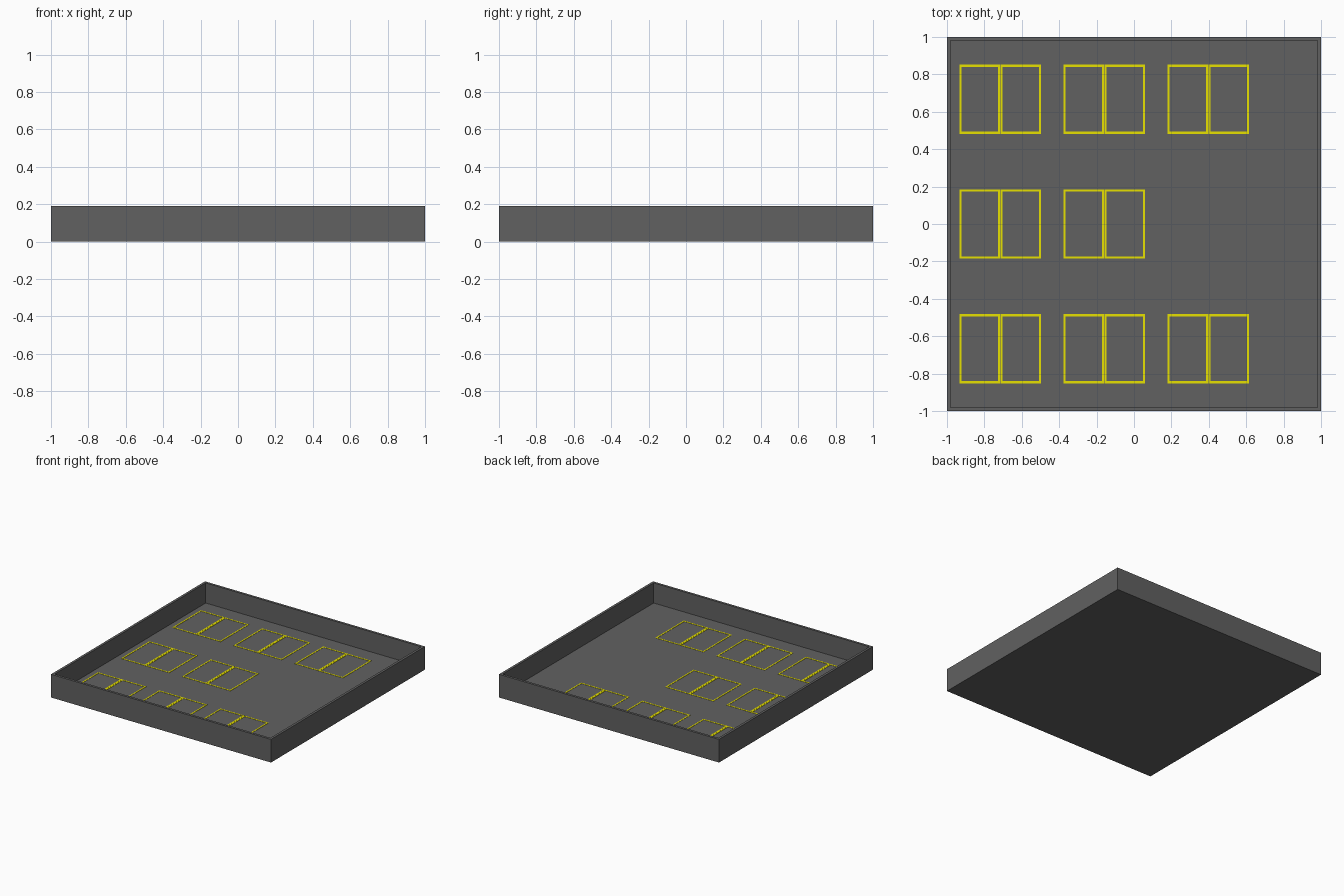
import bpy, bmesh

if "Cube" in bpy.data.objects:
    bpy.data.objects.remove(bpy.data.objects["Cube"])

H, WALL, FLOOR = 0.19, 0.02, 0.025


def material(name, color):
    m = bpy.data.materials.new(name)
    m.diffuse_color = (*color, 1)
    m.use_nodes = True
    m.node_tree.nodes["Principled BSDF"].inputs["Base Color"].default_value = m.diffuse_color
    return m


def add_object(name, bm, mat):
    bmesh.ops.recalc_face_normals(bm, faces=bm.faces)
    me = bpy.data.meshes.new(name)
    bm.to_mesh(me)
    bm.free()
    me.materials.append(mat)
    ob = bpy.data.objects.new(name, me)
    bpy.context.collection.objects.link(ob)
    return ob


def box(bm, x0, x1, y0, y1, z0, z1):
    vs = bmesh.ops.create_cube(bm, size=1)["verts"]
    for v in vs:
        v.co = (x1 if v.co.x > 0 else x0,
                y1 if v.co.y > 0 else y0,
                z1 if v.co.z > 0 else z0)


grey = material("asphalt_grey", (0.12, 0.12, 0.12))
yellow = material("line_yellow", (0.8, 0.75, 0.0))

# Lot: floor slab with a low parapet, inset and sunk from a box
bm = bmesh.new()
box(bm, -1, 1, -1, 1, 0, H)
bm.normal_update()
top = max(bm.faces, key=lambda f: f.calc_center_median().z)
bmesh.ops.inset_region(bm, faces=[top], thickness=WALL, use_even_offset=True)
inner = bmesh.ops.extrude_face_region(bm, geom=[top])
bmesh.ops.delete(bm, geom=[top], context='FACES_ONLY') if top.is_valid else None
for v in [g for g in inner["geom"] if isinstance(g, bmesh.types.BMVert)]:
    v.co.z = FLOOR
add_object("lot_tray", bm, grey)


# Painted bays: pairs of thin rectangular outlines sharing a double centre line
def outline(bm, x0, x1, y0, y1, t=0.011):
    z0, z1 = FLOOR - 0.002, FLOOR + 0.002
    box(bm, x0, x0 + t, y0, y1, z0, z1)
    box(bm, x1 - t, x1, y0, y1, z0, z1)
    box(bm, x0 + t, x1 - t, y0, y0 + t, z0, z1)
    box(bm, x0 + t, x1 - t, y1 - t, y1, z0, z1)


W, D, PITCH = 0.219, 0.369, 0.556
for row, (cy, count) in enumerate([(-0.667, 3), (0, 2), (0.667, 3)]):
    for col in range(count):
        cx = -0.715 + col * PITCH
        bm = bmesh.new()
        outline(bm, cx - W, cx - 0.0005, cy - D / 2, cy + D / 2)
        outline(bm, cx + 0.0005, cx + W, cy - D / 2, cy + D / 2)
        add_object(f"parking_bay_{row}_{col}", bm, yellow)
